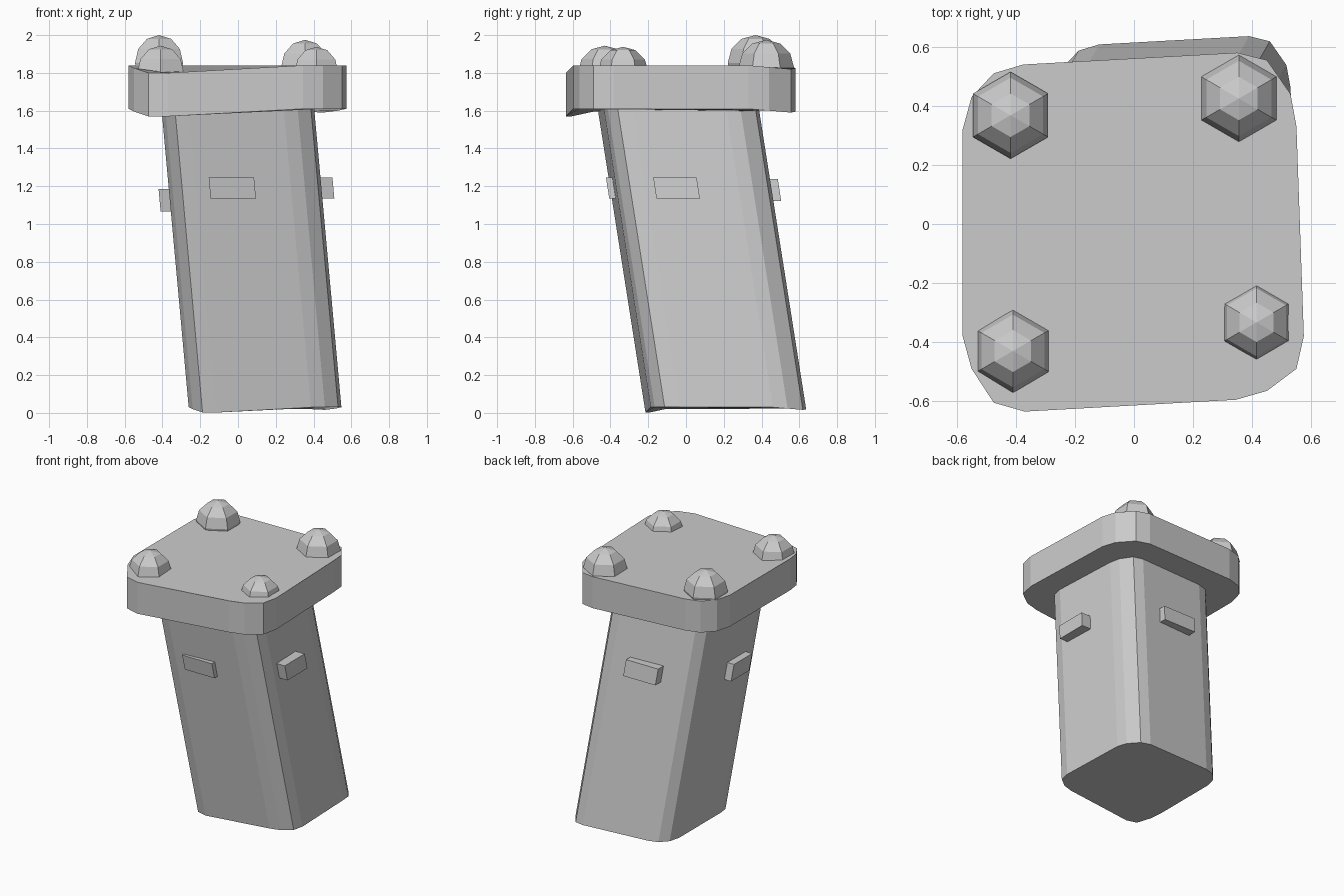
import bpy
import bmesh
from mathutils import Vector

cube = bpy.data.objects.get("Cube")
if cube:
    bpy.data.objects.remove(cube, do_unlink=True)

GREY = (0.6, 0.6, 0.6, 1.0)
stone = bpy.data.materials.new("stone_grey")
stone.use_nodes = True
stone.diffuse_color = GREY
stone.node_tree.nodes["Principled BSDF"].inputs["Base Color"].default_value = GREY

# Uneven rounded-square outline shared by the shaft and the cap (x, y, sag)
OUTLINE = [(-0.58, -0.38, 0), (-0.55, -0.49, -0.015), (-0.475, -0.605, -0.04), (-0.37, -0.635, -0.04),
           (0.345, -0.595, 0), (0.45, -0.565, 0), (0.55, -0.49, 0), (0.575, -0.38, 0),
           (0.55, 0.33, 0), (0.53, 0.44, -0.01), (0.45, 0.555, -0.02), (0.35, 0.58, -0.015),
           (-0.375, 0.54, 0), (-0.475, 0.51, 0), (-0.55, 0.43, 0), (-0.58, 0.32, 0)]


def finish(name, bm):
    bmesh.ops.recalc_face_normals(bm, faces=bm.faces)
    mesh = bpy.data.meshes.new(name)
    bm.to_mesh(mesh)
    bm.free()
    mesh.materials.append(stone)
    obj = bpy.data.objects.new(name, mesh)
    bpy.context.collection.objects.link(obj)
    return obj


def loft(name, low, high, scale=1.0):
    """Closed prism between two copies of the outline, moved to low and high."""
    bm = bmesh.new()
    rings = [[bm.verts.new(Vector(p) * scale + Vector(at)) for p in OUTLINE]
             for at in (low, high)]
    bm.faces.new(rings[0])
    bm.faces.new(rings[1])
    n = len(OUTLINE)
    for i in range(n):
        j = (i + 1) % n
        bm.faces.new((rings[0][i], rings[0][j], rings[1][j], rings[1][i]))
    return finish(name, bm)


# Leaning shaft and the slab on top
loft("shaft", (0.145, 0.23, 0.03), (0, -0.02, 1.62), 0.7)
loft("cap", (0, 0, 1.61), (0, 0, 1.84))


# Small ledges, sheared along with the lean of the shaft
def ledge(name, centre, size):
    bm = bmesh.new()
    bmesh.ops.create_cube(bm, size=1)
    for v in bm.verts:
        p = Vector([a * b for a, b in zip(v.co, size)])
        v.co = p + Vector(centre) + Vector((-0.09, -0.157, 0)) * p.z
    return finish(name, bm)


ledge("front_ledge", (-0.03, -0.365, 1.19), (0.24, 0.1, 0.11))
ledge("back_ledge", (0.02, 0.445, 1.18), (0.26, 0.1, 0.115))
ledge("left_ledge", (0.455, -0.05, 1.19), (0.1, 0.23, 0.11))
ledge("right_ledge", (-0.36, -0.05, 1.125), (0.11, 0.21, 0.12))


# Six-sided domes on the four corners
def dome(name, centre, radius):
    bm = bmesh.new()
    bmesh.ops.create_uvsphere(bm, u_segments=6, v_segments=6, radius=radius)
    bmesh.ops.translate(bm, verts=bm.verts, vec=centre)
    return finish(name, bm)


dome("back_right_dome", (-0.418, 0.368, 1.853), 0.147)
dome("back_left_dome", (0.355, 0.425, 1.828), 0.147)
dome("front_right_dome", (-0.41, -0.43, 1.802), 0.142)
dome("front_left_dome", (0.415, -0.333, 1.805), 0.133)
